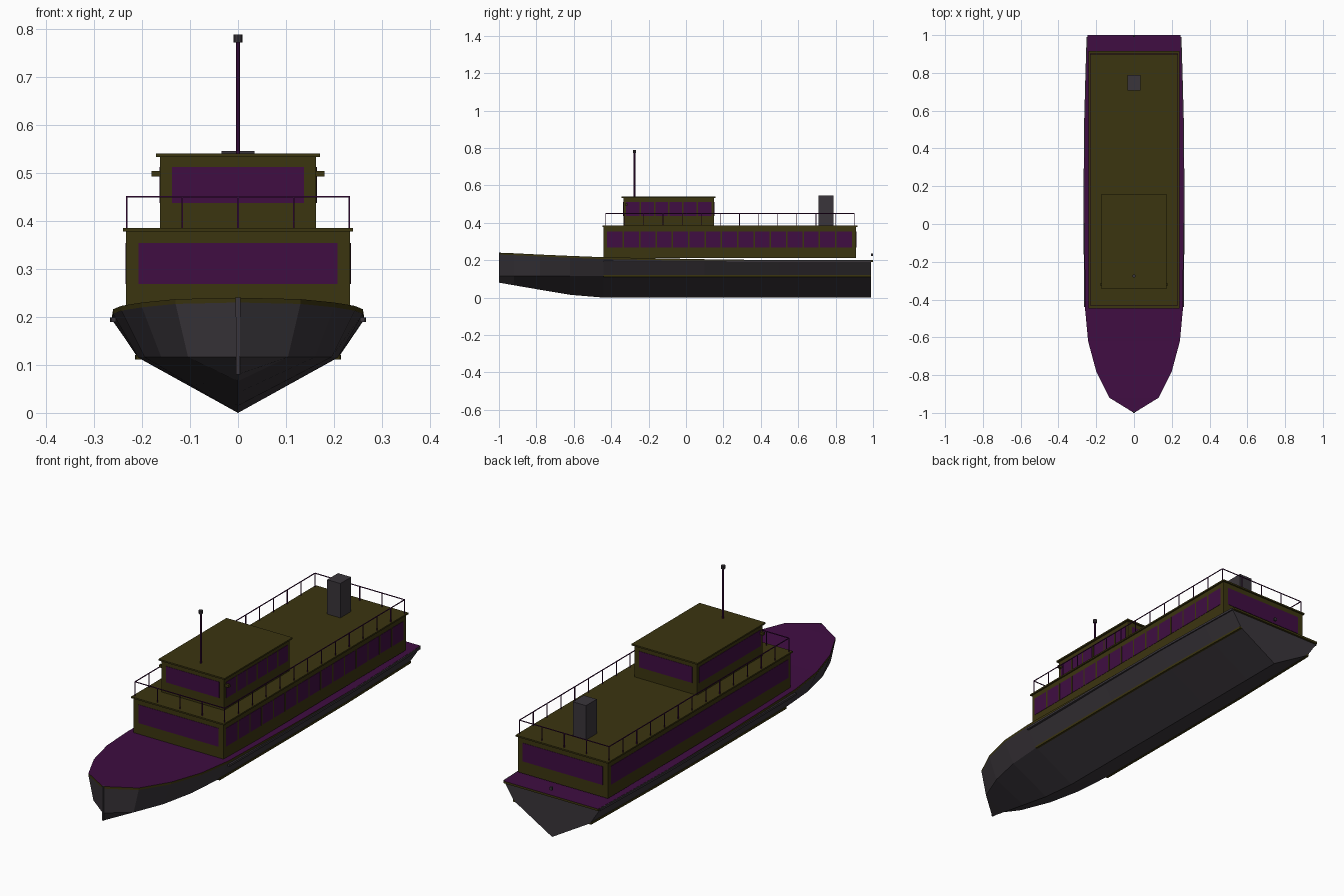
import bpy
import bmesh

if "Cube" in bpy.data.objects:
    bpy.data.objects.remove(bpy.data.objects["Cube"])


def material(name, rgb):
    m = bpy.data.materials.new(name)
    m.use_nodes = True
    m.diffuse_color = (*rgb, 1)
    m.node_tree.nodes["Principled BSDF"].inputs["Base Color"].default_value = (*rgb, 1)
    return m


OLIVE = material("olive paint", (0.044, 0.035, 0.005))
PURPLE = material("purple paint", (0.050, 0.004, 0.054))
GREY = material("dark grey", (0.042, 0.036, 0.043))


def finish(name, bm, *mats):
    bmesh.ops.remove_doubles(bm, verts=bm.verts, dist=1e-5)
    bmesh.ops.recalc_face_normals(bm, faces=bm.faces)
    if len(mats) > 1:  # second material goes on upward faces
        for f in bm.faces:
            f.material_index = int(f.normal.z > 0.5)
    me = bpy.data.meshes.new(name)
    bm.to_mesh(me)
    bm.free()
    for m in mats:
        me.materials.append(m)
    ob = bpy.data.objects.new(name, me)
    bpy.context.collection.objects.link(ob)
    return ob


def add_box(bm, x, y, z):
    """Add a box from (low, high) ranges."""
    vs = bmesh.ops.create_cube(bm, size=1)["verts"]
    for v in vs:
        for i, (lo, hi) in enumerate((x, y, z)):
            v.co[i] = lo + (v.co[i] + 0.5) * (hi - lo)


def box(name, mat, x, y, z):
    bm = bmesh.new()
    add_box(bm, x, y, z)
    return finish(name, bm, mat)


def loft(name, sections, *mats):
    """Skin closed cross-sections and cap both ends."""
    bm = bmesh.new()
    rings = [[bm.verts.new(p) for p in s] for s in sections]
    n = len(rings[0])
    for a, b in zip(rings, rings[1:]):
        for i in range(n):
            j = (i + 1) % n
            bm.faces.new((a[i], a[j], b[j], b[i]))
    bm.faces.new(rings[0])
    bm.faces.new(rings[-1])
    return finish(name, bm, *mats)


def around(c, r):
    return (c - r, c + r)


# Hull stations: y, deck half-width, sheer height, keel height
STATIONS = [
    (-1.0, 0, 0.24, 0.08), (-0.92, 0.13, 0.237, 0.066), (-0.78, 0.2, 0.23, 0.042),
    (-0.62, 0.243, 0.223, 0.015), (-0.44, 0.26, 0.216, 0), (0.1, 0.262, 0.205, 0),
    (0.5, 0.26, 0.2, 0), (0.8, 0.252, 0.2, 0), (0.99, 0.246, 0.2, 0)]
CHINE = 0.116
EDGE = 0.01

loft("hull", [[(-w, y, s - EDGE), (-w * 0.8, y, CHINE), (0, y, k), (w * 0.8, y, CHINE), (w, y, s - EDGE)]
              for y, w, s, k in STATIONS], GREY)
loft("deck", [[(-w, y, s - EDGE), (w, y, s - EDGE), (w, y, s), (-w, y, s)]
              for y, w, s, k in STATIONS[:-1] + [(1.0, 0.245, 0.2, 0)]], OLIVE, PURPLE)

# Rubbing strakes along the sides and chines
for side, label in ((1, "left"), (-1, "right")):
    for part, mat, scale, z in (("rub_rail", GREY, 1, 0.194), ("chine_strip", OLIVE, 0.8, CHINE)):
        loft(f"{label}_{part}",
             [[(side * (w * scale + dx), y, z + dz)
               for dx, dz in ((-0.006, -0.005), (0.005, -0.005), (0.005, 0.005), (-0.006, 0.005))]
              for y, w, s, k in STATIONS[4:]], mat)

# Stem post and small end fittings
box("stem_post", GREY, around(0, 0.004), (-1.0, -0.98), (0.08, 0.22))
box("bow_fitting", GREY, around(0, 0.005), (-1.0, -0.99), (0.2, 0.24))
box("stern_light", GREY, around(0, 0.006), (0.99, 1.0), (0.222, 0.236))


def cabin(name, w, y, z, roof, front_w, win_y, win_z, panes):
    """House with roof slab, window bands on four sides and mullions."""
    box(name, OLIVE, (-w, w), y, z)
    box(name + "_roof", OLIVE, around(0, w + roof), (y[0] - roof, y[1] + roof), (z[1], z[1] + 0.007))
    t = 0.0015
    for end, label in zip(y, ("front", "back")):
        box(f"{name}_{label}_window", PURPLE, (-front_w, front_w), around(end, t), win_z)
    for side, label in ((1, "left"), (-1, "right")):
        box(f"{name}_{label}_windows", PURPLE, around(side * w, t), win_y, win_z)
    bm = bmesh.new()
    for i in range(1, panes):
        add_box(bm, around(w, 0.0025), around(win_y[0] + i * (win_y[1] - win_y[0]) / panes, 0.004), win_z)
    finish(name + "_mullions", bm, OLIVE)


cabin("main_cabin", 0.233, (-0.44, 0.91), (0.211, 0.378), 0.007, 0.207, (-0.422, 0.888), (0.268, 0.354), 15)
cabin("wheelhouse", 0.162, (-0.335, 0.15), (0.384, 0.533), 0.009, 0.138, (-0.32, 0.135), (0.437, 0.512), 6)

# Side lamps on the wheelhouse
for side, label in ((1, "left"), (-1, "right")):
    box(f"{label}_side_lamp", OLIVE, around(side * 0.171, 0.009), around(-0.32, 0.006), (0.492, 0.504))

# Roof railing
RX, RY, RZ, R = 0.232, (-0.43, 0.9), (0.385, 0.45), 0.0017
bm = bmesh.new()
for s in (-1, 1):
    add_box(bm, around(s * RX, R), RY, around(RZ[1], R))
    for i in range(14):
        add_box(bm, around(s * RX, R), around(RY[0] + i * (RY[1] - RY[0]) / 13, R), RZ)
for y in RY:
    add_box(bm, (-RX, RX), around(y, R), around(RZ[1], R))
    for i in (-1, 0, 1):
        add_box(bm, around(i * RX / 2, R), around(y, R), RZ)
finish("roof_railing", bm, PURPLE)

# Funnel and mast
box("funnel", GREY, around(0, 0.034), (0.708, 0.788), (0.384, 0.546))
bpy.ops.mesh.primitive_cylinder_add(vertices=8, radius=0.0045, depth=0.24, location=(0, -0.275, 0.658))
mast = bpy.context.object
mast.name = "mast"
mast.data.materials.append(PURPLE)
bpy.ops.mesh.primitive_cylinder_add(vertices=8, radius=0.009, depth=0.016, location=(0, -0.275, 0.78))
lamp = bpy.context.object
lamp.name = "mast_lamp"
lamp.data.materials.append(GREY)
